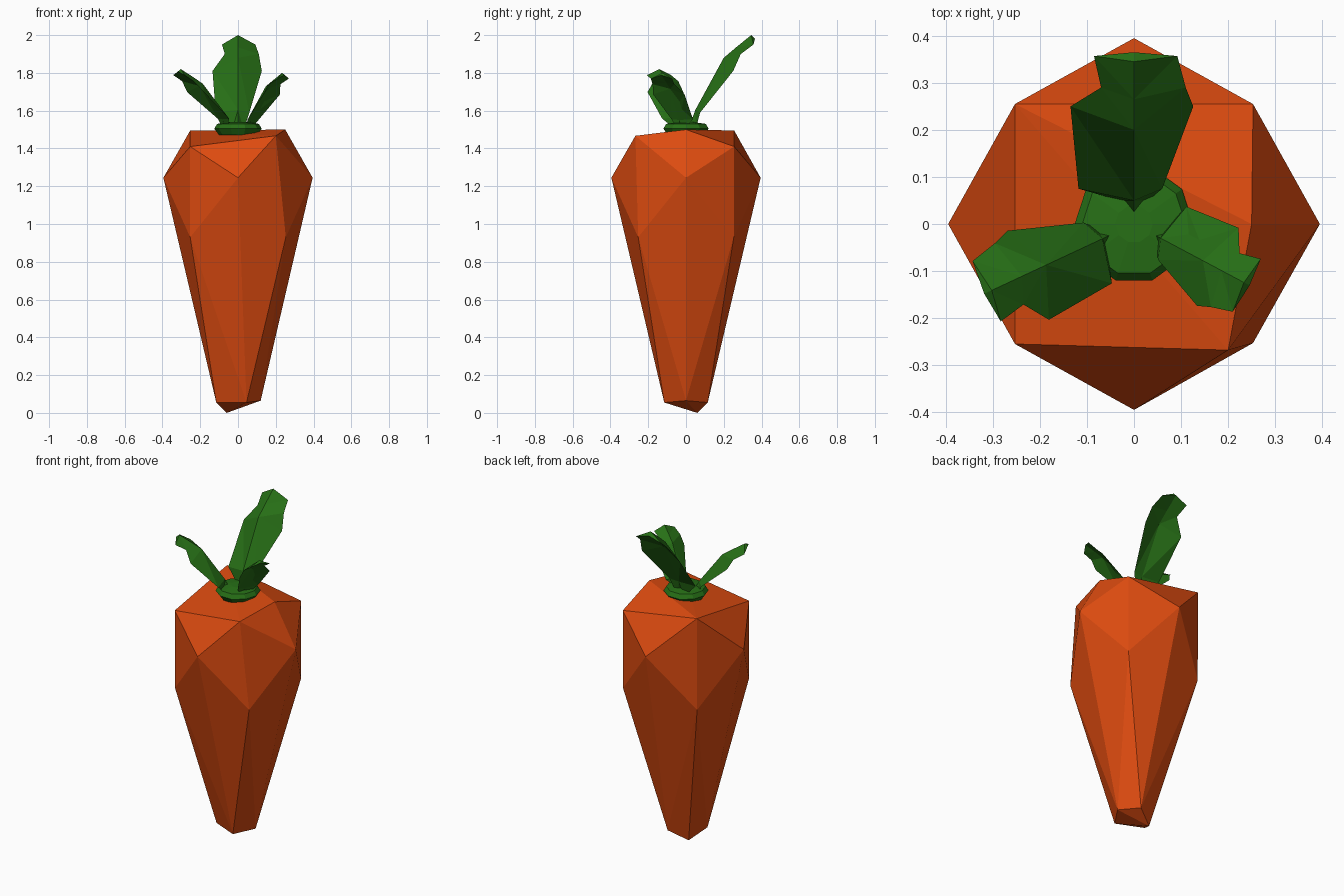
import bpy, bmesh
from math import cos, sin, pi, radians
from mathutils import Vector

if "Cube" in bpy.data.objects:
    bpy.data.objects.remove(bpy.data.objects["Cube"])


def material(name, color):
    m = bpy.data.materials.new(name)
    m.diffuse_color = color
    m.use_nodes = True
    m.node_tree.nodes["Principled BSDF"].inputs["Base Color"].default_value = m.diffuse_color
    return m


ORANGE = material("orange", (0.72, 0.07, 0.005, 1))
GREEN = material("green", (0.02, 0.16, 0.008, 1))


def finish(name, bm, mat):
    bmesh.ops.recalc_face_normals(bm, faces=bm.faces)
    me = bpy.data.meshes.new(name)
    bm.to_mesh(me)
    bm.free()
    me.materials.append(mat)
    ob = bpy.data.objects.new(name, me)
    bpy.context.collection.objects.link(ob)
    return ob


def loft(name, rings, mat):
    bm = bmesh.new()
    vs = [[bm.verts.new(p) for p in r] for r in rings]
    for a, b in zip(vs, vs[1:]):
        n = len(a)
        for i in range(n):
            j = (i + 1) % n
            bm.faces.new((a[i], a[j], b[j], b[i]))
    bm.faces.new(vs[0])
    bm.faces.new(vs[-1])
    bmesh.ops.triangulate(bm, faces=bm.faces)
    return finish(name, bm, mat)


# Root: faceted hull of crown, shoulder, belly and tip points
pts = [(-.253, .255, 1.495), (.25, 0, 1.50), (.253, .255, 1.41),
       (-.253, -.255, 1.41), (.2, -.268, 1.467)]
pts += [(.395, 0, 1.245), (-.395, 0, 1.245), (0, .395, 1.245), (0, -.395, 1.245)]
pts += [(x, y, .93) for x in (-.253, .253) for y in (-.253, .253)]
pts += [(.12, 0, .065), (.045, .115, .055), (.045, -.115, .055),
        (-.115, -.045, .055), (-.06, .06, 0)]
bm = bmesh.new()
for p in pts:
    bm.verts.new(p)
bmesh.ops.convex_hull(bm, input=bm.verts)
finish("carrot_root", bm, ORANGE)

# Leaf collar on top of the root
rings = [[(r * cos(2 * pi * i / 10), r * sin(2 * pi * i / 10), z) for i in range(10)]
         for r, z in ((.10, 1.47), (.126, 1.505), (.11, 1.53), (.04, 1.54))]
loft("leaf_collar", rings, GREEN)

# Folded leaves: left width, right width, edge (out, z), ridge (out, z)
STATIONS = [(.03, .03, .05, 1.50, .015, 1.51),
            (.118, .06, .075, 1.59, .05, 1.605),
            (.135, .126, .25, 1.81, .20, 1.88),
            (.07, .11, .29, 1.90, .265, 1.935),
            (.085, .092, .357, 1.95, .345, 2.0)]


def leaf(name, angle, start, out, width, tall):
    d = Vector((cos(radians(angle)), sin(radians(angle)), 0))
    side = Vector((-d.y, d.x, 0))

    def at(w, u, z):
        return d * (start + u * out) + side * w * width + Vector((0, 0, 1.5 + (z - 1.5) * tall))

    loft(name, [[at(wl, ue, ze), at(0, uf, zf), at(-wr, ue, ze),
                 at(0, uf + .02, zf - .02)]
                for wl, wr, ue, ze, uf, zf in STATIONS], GREEN)


leaf("back_leaf", 90, 0, 1, 1, 1)
leaf("left_leaf", 205, .03, .88, .8, .64)
leaf("right_leaf", -28, .03, .68, .72, .6)
